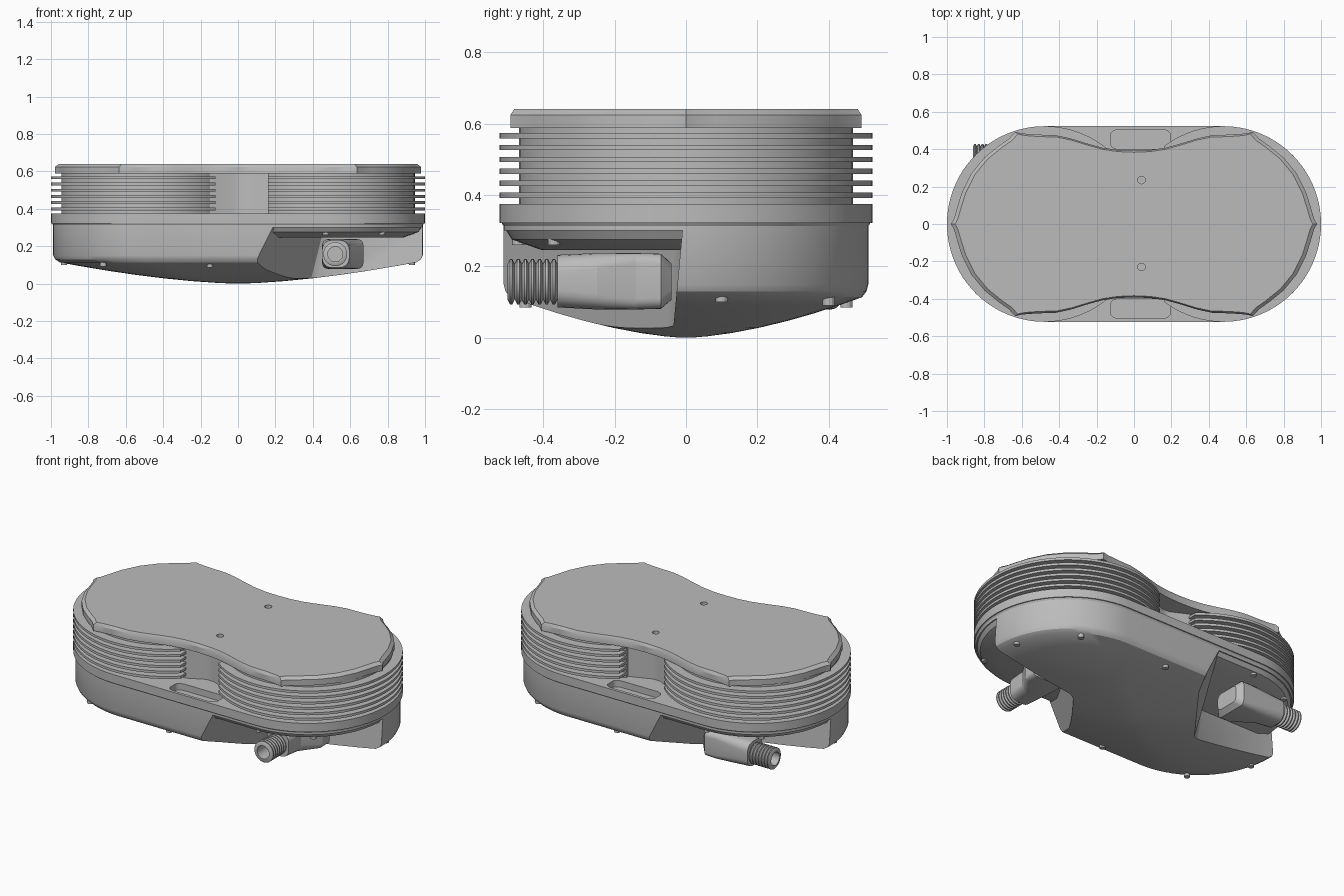
import bpy, bmesh, math
from mathutils import Matrix, Vector

if "Cube" in bpy.data.objects:
    bpy.data.objects.remove(bpy.data.objects["Cube"])

GREY = bpy.data.materials.new("housing grey")
GREY.use_nodes = True
GREY.diffuse_color = (0.5, 0.5, 0.5, 1)
GREY.node_tree.nodes["Principled BSDF"].inputs["Base Color"].default_value = (0.5, 0.5, 0.5, 1)

END_X, RADIUS = 0.477, 0.523


def activate(obj):
    bpy.ops.object.select_all(action='DESELECT')
    obj.select_set(True)
    bpy.context.view_layer.objects.active = obj


def smooth(obj):
    activate(obj)
    bpy.ops.object.shade_smooth_by_angle(angle=math.radians(28))


def loft(name, rings, matrix=None, closed=False):
    """Skin a list of equally long point rings; cap both ends unless closed."""
    bm = bmesh.new()
    vs = [[bm.verts.new(p) for p in ring] for ring in rings]
    pairs = list(zip(vs, vs[1:])) + ([(vs[-1], vs[0])] if closed else [])
    n = len(vs[0])
    for a, b in pairs:
        for i in range(n):
            j = (i + 1) % n
            bm.faces.new((a[i], a[j], b[j], b[i]))
    if not closed:
        bm.faces.new(vs[0][::-1])
        bm.faces.new(vs[-1])
    bmesh.ops.recalc_face_normals(bm, faces=bm.faces)
    if matrix:
        bm.transform(matrix)
    mesh = bpy.data.meshes.new(name)
    bm.to_mesh(mesh)
    bm.free()
    mesh.materials.append(GREY)
    obj = bpy.data.objects.new(name, mesh)
    bpy.context.collection.objects.link(obj)
    smooth(obj)
    return obj


def at(points, z, scale=1.0):
    return [(x * scale, y * scale, z) for x, y in points]


def prism(name, points, z0, z1):
    return loft(name, [at(points, z0), at(points, z1)])


def stadium(inset=0.0, steps=32):
    r, pts = RADIUS - inset, []
    for side, start in ((1, -math.pi / 2), (-1, math.pi / 2)):
        for i in range(steps + 1):
            a = start + math.pi * i / steps
            pts.append((side * END_X + r * math.cos(a), r * math.sin(a)))
    return pts


def circle(cx, cy, r, n=24):
    return [(cx + r * math.cos(math.tau * i / n), cy + r * math.sin(math.tau * i / n))
            for i in range(n)]


def cut(obj, cutter):
    mod = obj.modifiers.new("cut", 'BOOLEAN')
    mod.operation, mod.solver, mod.object = 'DIFFERENCE', 'EXACT', cutter
    activate(obj)
    bpy.ops.object.modifier_apply(modifier=mod.name)
    bpy.data.objects.remove(cutter)
    smooth(obj)


# Domed lower housing with two opposite corners cut away
wall = stadium(0.012)
rings = [at(wall, 0.325), at(wall, 0.15), at(wall, 0.13, 0.99)]
rings += [at(wall, 0.12 * s ** 1.6, s) for s in (0.965, 0.85, 0.7, 0.55, 0.4, 0.25, 0.12)]
rings.append(at(wall, 0.0, 0.03))
housing = loft("lower_housing", rings)
low = [(0.01, -0.54), (0.38, -0.06), (0.42, -0.04), (1.2, -0.04), (1.2, -0.9), (0.01, -0.9)]
high = [(0.17, -0.54), (0.46, -0.03), (0.50, -0.01), (1.2, -0.01), (1.2, -0.9), (0.17, -0.9)]
for sign in (1, -1):
    cut(housing, loft("recess_cutter", [at(low, -0.02, sign), at(high, 0.3, sign)]))

# Sloping skirt that roofs the two recesses
loft("skirt", [at(stadium(0.12), 0.245), at(stadium(0.035), 0.275), at(stadium(0.006), 0.322)])

# Flange plate with a rounded pocket on each long side
flange = prism("flange", stadium(), 0.322, 0.375)
pocket = []
for cx, cy, start in ((0.13, 0.04, 0), (-0.10, 0.04, 1), (-0.10, -0.005, 2), (0.13, -0.005, 3)):
    for i in range(7):
        a = (start + i / 6) * math.pi / 2
        pocket.append((cx + 0.02 + 0.045 * math.cos(a), cy + 0.435 + 0.03 * math.sin(a)))
for sign in (1, -1):
    cut(flange, prism("pocket_cutter", [(x, y * sign) for x, y in pocket], 0.335, 0.4))


# Two drums with cooling fins, trimmed flat towards the middle
def drum_outline(side, r, trim):
    limit = math.acos((trim - END_X) / r)
    return [(side * (END_X + r * math.cos(a)), r * math.sin(a))
            for a in (limit * (i / 32 - 1) for i in range(65))]


for side, label, trim in ((1, "left", 0.16), (-1, "right", 0.12)):
    prism(label + "_drum", drum_outline(side, 0.468, trim), 0.37, 0.60)
    for k in range(6):
        z = 0.392 + 0.0333 * k
        prism(f"{label}_fin_{k + 1}", drum_outline(side, RADIUS, trim), z, z + 0.015)

# Web joining the drums, hollowed on both faces
web = [(-0.2, -0.34), (-0.12, -0.33), (-0.02, -0.28), (0.03, -0.28), (0.16, -0.33), (0.24, -0.34)]
prism("centre_web", web + [(x, -y) for x, y in reversed(web)], 0.37, 0.60)

# Scalloped lid with cusps and a bevelled rim
quarter = [(0.978, 0), (0.962, 0.03), (0.948, 0.08), (0.92, 0.17), (0.87, 0.27), (0.80, 0.355),
           (0.72, 0.42), (0.67, 0.455), (0.635, 0.492), (0.60, 0.484), (0.52, 0.478),
           (0.42, 0.475), (0.34, 0.458), (0.25, 0.43), (0.17, 0.408), (0.09, 0.396), (0, 0.392)]
half = quarter + [(-x, y) for x, y in quarter[-2::-1]]
outline = half + [(x, -y) for x, y in half[-2:0:-1]]
lid = loft("lid", [at(outline, 0.588), at(outline, 0.624), at(outline, 0.640, 0.978)])
for y in (0.235, -0.23):
    cut(lid, prism("hole_cutter", circle(0.04, y, 0.02), 0.61, 0.7))


# Cable connectors: a flared rounded block and a hollow threaded spout along -y
def block_ring(y, x0, x1, z0, z1, r):
    pts = []
    for cx, cz, q in ((x1 - r, z1 - r, 0), (x0 + r, z1 - r, 1),
                      (x0 + r, z0 + r, 2), (x1 - r, z0 + r, 3)):
        for i in range(6):
            a = (q + i / 5) * math.pi / 2
            pts.append((cx + r * math.cos(a), y, cz + r * math.sin(a)))
    return pts


def connector(label, tip, turn):
    m = Matrix.Translation(Vector(tip)) @ Matrix.Rotation(turn, 4, 'Z')
    loft(label + "_connector_block", [
        block_ring(0.14, -0.07, 0.075, -0.072, 0.075, 0.05),
        block_ring(0.25, -0.07, 0.08, -0.078, 0.08, 0.045),
        block_ring(0.36, -0.07, 0.15, -0.078, 0.08, 0.03),
        block_ring(0.43, -0.07, 0.15, -0.076, 0.078, 0.03),
        block_ring(0.46, -0.04, 0.12, -0.05, 0.05, 0.03)], m)
    profile = [(0.15, 0.04), (0.15, 0.05)]
    for k in range(7):
        y = 0.14 - 0.02 * k
        profile += [(y, 0.05), (y - 0.007, 0.064), (y - 0.013, 0.064)]
    profile += [(0, 0.05), (0, 0.04)]
    rings = [[(x, y, z) for x, z in circle(0, 0, r)] for y, r in profile]
    loft(label + "_connector_thread", rings, m, closed=True)


connector("front", (0.52, -0.5, 0.157), 0)
connector("back", (-0.86, 0.365, 0.157), -math.pi / 2)

# Screw heads under the skirt and along the housing rim
for sign in (1, -1):
    for i, (x, y, z) in enumerate(((0.16, -0.47, 0.26), (0.47, -0.47, 0.26), (0.77, -0.37, 0.26),
                                   (-0.72, -0.40, 0.09), (-0.15, -0.45, 0.085), (0.93, 0.1, 0.1))):
        prism(f"screw_{'front' if sign > 0 else 'back'}_{i + 1}",
              circle(sign * x, sign * y, 0.017, 12), z, z + 0.05)
